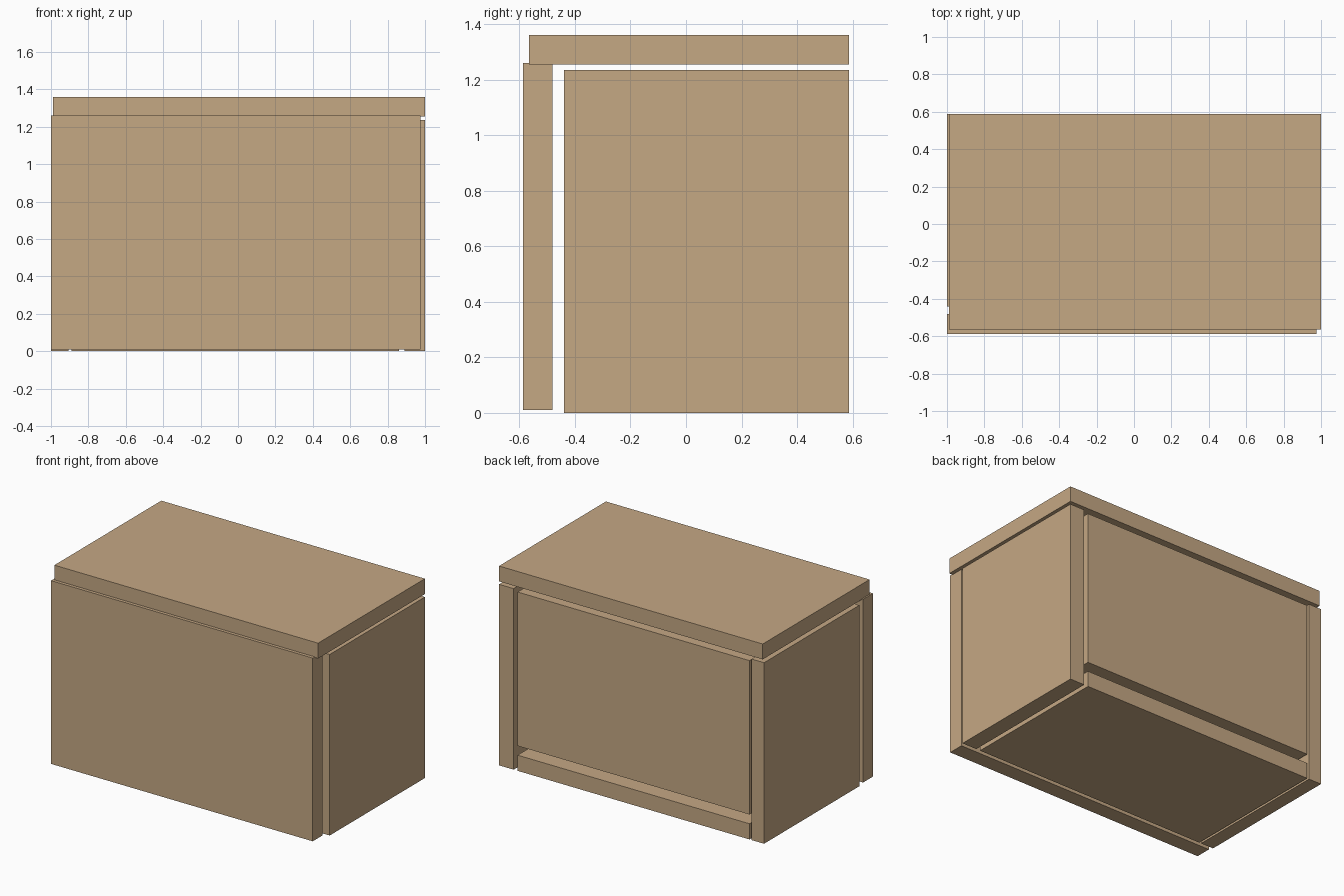
import bpy

if "Cube" in bpy.data.objects:
    bpy.data.objects.remove(bpy.data.objects["Cube"])

wood = bpy.data.materials.new("tan_wood")
wood.diffuse_color = (0.558, 0.392, 0.231, 1.0)
wood.use_nodes = True
wood.node_tree.nodes["Principled BSDF"].inputs["Base Color"].default_value = wood.diffuse_color


def panel(name, x, y, z):
    """Box spanning the (min, max) ranges on each axis."""
    bpy.ops.mesh.primitive_cube_add(size=1, location=[(a + b) / 2 for a, b in (x, y, z)])
    obj = bpy.context.object
    obj.name = name
    obj.scale = [b - a for a, b in (x, y, z)]
    bpy.ops.object.transform_apply(location=False, rotation=False, scale=True)
    obj.data.materials.append(wood)


BACK = 0.587        # flush rear plane
INNER = (-0.89, 0.86)  # width between the side panels
DEPTH = (-0.44, BACK)  # depth behind the front panel

# Hollow crate of six loosely fitted boards
panel("front_panel", (-1.0, 0.975), (-BACK, -0.48), (0.01, 1.26))
panel("left_panel", (-1.0, -0.905), DEPTH, (0, 1.235))
panel("right_panel", (0.89, 1.0), DEPTH, (0, 1.235))
panel("bottom_panel", INNER, DEPTH, (0, 0.107))
panel("back_panel", INNER, (0.475, BACK), (0.17, 1.22))
panel("lid", (-0.99, 1.0), (-0.565, BACK), (1.255, 1.36))
